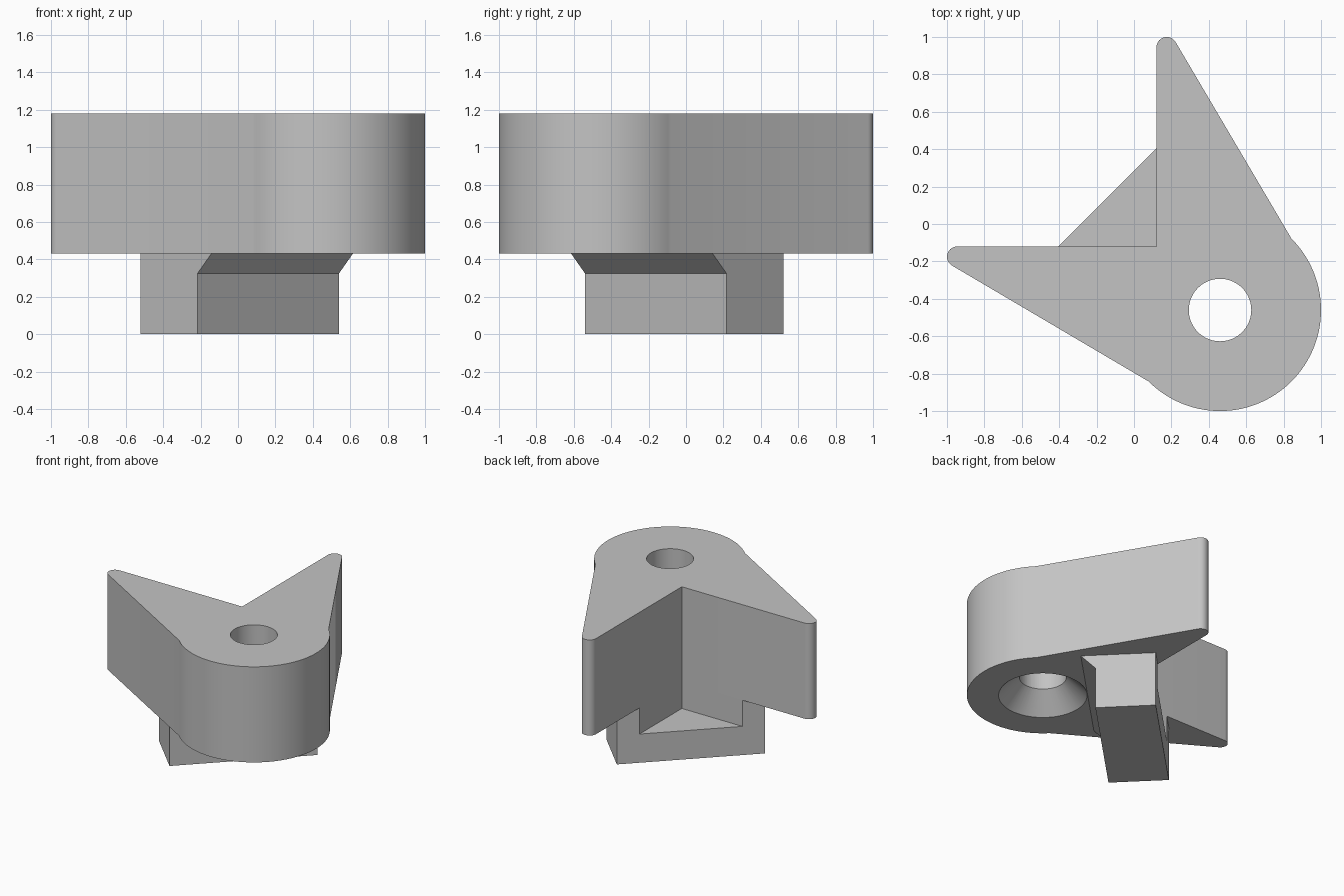
import bpy, bmesh
from math import sin, cos, radians, sqrt
from mathutils import Vector, Matrix

default = bpy.data.objects.get("Cube")
if default:
    bpy.data.objects.remove(default)

GREY = (0.55, 0.55, 0.55, 1.0)
grey = bpy.data.materials.new("plain grey")
grey.use_nodes = True
grey.diffuse_color = GREY
grey.node_tree.nodes["Principled BSDF"].inputs["Base Color"].default_value = GREY

BASE, TOP = 0.43, 1.18        # height range of the main body
HUB = Vector((0.46, -0.46))   # centre of the rounded end and screw hole


def add_object(name, bm):
    bmesh.ops.recalc_face_normals(bm, faces=bm.faces)
    mesh = bpy.data.meshes.new(name)
    bm.to_mesh(mesh)
    bm.free()
    mesh.materials.append(grey)
    obj = bpy.data.objects.new(name, mesh)
    bpy.context.collection.objects.link(obj)
    return obj


def prism(name, points, offset):
    """Extrude a closed outline of 3D points along an offset."""
    bm = bmesh.new()
    face = bm.faces.new([bm.verts.new(p) for p in points])
    result = bmesh.ops.extrude_face_region(bm, geom=[face], use_keep_orig=True)
    moved = [v for v in result["geom"] if isinstance(v, bmesh.types.BMVert)]
    bmesh.ops.translate(bm, vec=offset, verts=moved)
    return add_object(name, bm)


def cone(name, r1, r2, z1, z2):
    bm = bmesh.new()
    bmesh.ops.create_cone(bm, cap_ends=True, segments=72, radius1=r1, radius2=r2,
                          depth=z2 - z1,
                          matrix=Matrix.Translation((*HUB, (z1 + z2) / 2)))
    return add_object(name, bm)


def cut(target, cutter):
    mod = target.modifiers.new("cut", "BOOLEAN")
    mod.operation = "DIFFERENCE"
    mod.solver = "EXACT"
    mod.object = cutter
    bpy.context.view_layer.objects.active = target
    bpy.ops.object.modifier_apply(modifier=mod.name)
    bpy.data.objects.remove(cutter)


def arc(centre, radius, start, end, steps):
    angles = [radians(start + (end - start) * i / steps) for i in range(steps + 1)]
    return [(centre[0] + radius * cos(a), centre[1] + radius * sin(a)) for a in angles]


# Main body: two wings with rounded tips around a round hub
tip = arc((0.175, 0.945), 0.055, 180, 30, 14)
mirrored_tip = [(-y, -x) for x, y in reversed(tip)]
outline = [(0.12, -0.12)] + tip + arc(HUB, 0.54, 45, -135, 60) + mirrored_tip
body = prism("winged_body", [(x, y, BASE) for x, y in outline], (0, 0, TOP - BASE))

# Screw hole and countersink on the underside
cut(body, cone("shaft_cutter", 0.167, 0.167, 0.2, 1.4))
cut(body, cone("countersink_cutter", 0.335, 0.145, BASE - 0.02, BASE + 0.17))

# Diagonal rail with a flared front upper edge
along = Vector((1, 1, 0)) / sqrt(2)
across = Vector((1, -1, 0)) / sqrt(2)
section = [(-0.202, 0), (0.229, 0), (0.229, 0.325), (0.333, BASE), (-0.202, BASE)]
half = 0.535
rail = prism("diagonal_rail",
             [across * d - along * half + Vector((0, 0, z)) for d, z in section],
             along * half * 2)

# Pocket that carries the inner corner walls down into the rail
corner = [(0.12, -0.12), (0.12, 1.2), (-1.2, 1.2), (-1.2, -0.12)]
cut(rail, prism("pocket_cutter", [(x, y, 0.225) for x, y in corner], (0, 0, 0.5)))

# Smooth curved walls, sharp corners
bpy.ops.object.select_all(action="DESELECT")
for obj in (body, rail):
    obj.select_set(True)
bpy.context.view_layer.objects.active = body
bpy.ops.object.shade_smooth_by_angle(angle=radians(13))
